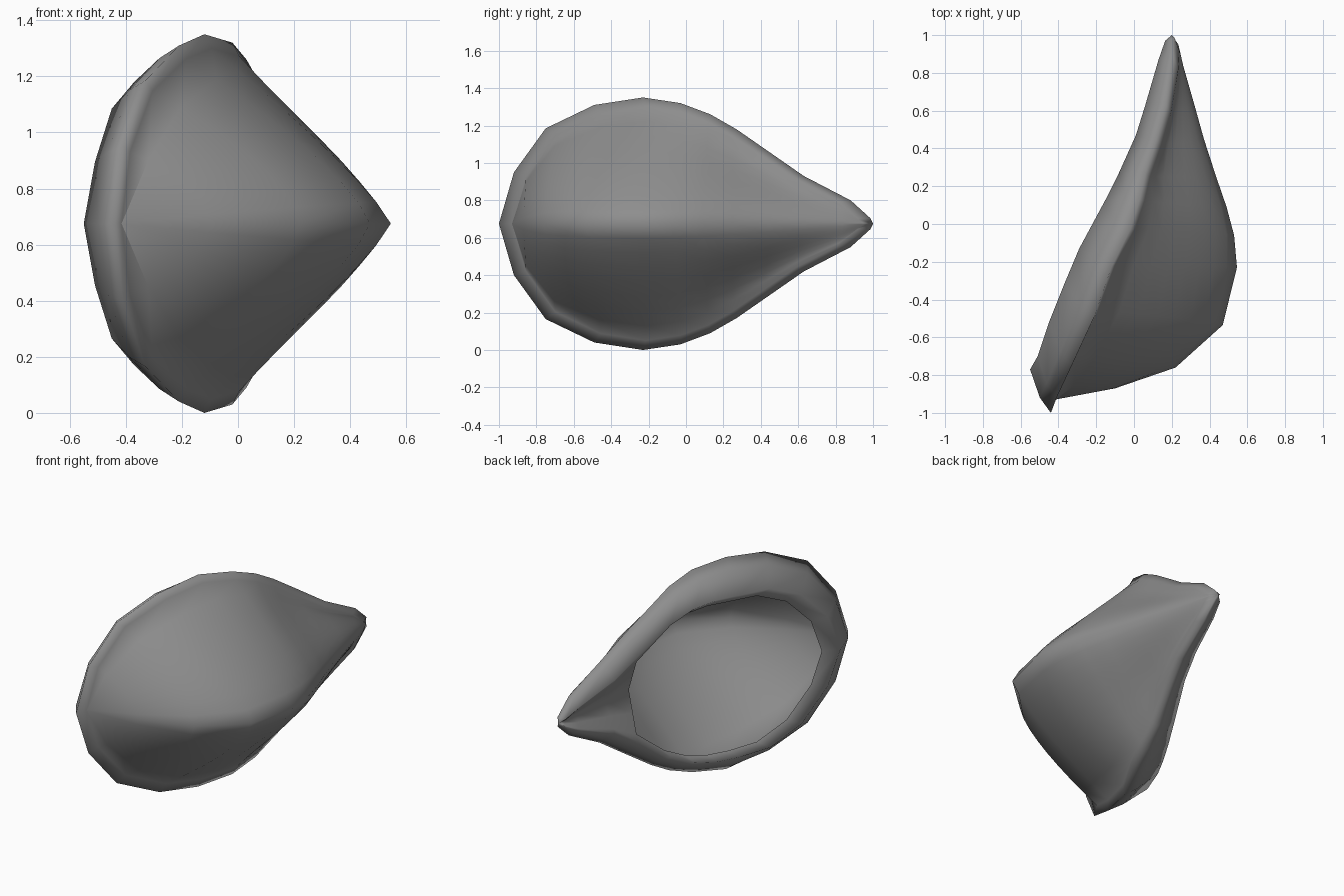
import bpy, bmesh, math
from mathutils import Vector

if "Cube" in bpy.data.objects:
    bpy.data.objects.remove(bpy.data.objects["Cube"])

grey = bpy.data.materials.new("mid grey")
grey.use_nodes = True
GREY = (0.27, 0.27, 0.27, 1)
grey.diffuse_color = GREY
grey.node_tree.nodes["Principled BSDF"].inputs["Base Color"].default_value = GREY

# Stations from the blunt end to the spout; z is the half height above the middle
# Outer edge of the rim
RIM = [(-.44, -1, 0), (-.41, -.92, .275), (-.33, -.75, .51), (-.21, -.49, .635),
       (-.12, -.23, .675), (-.02, -.03, .645), (.03, .13, .585), (.06, .27, .505),
       (.12, .45, .38), (.17, .63, .255), (.21, .88, .125), (.215, .985, .03)]
# Back lip around the opening
LIP = [(-.55, -.77, 0), (-.51, -.70, .22), (-.45, -.52, .41), (-.37, -.32, .505),
       (-.29, -.13, .515), (-.22, 0, .515), (-.15, .13, .49), (-.08, .27, .42),
       (.01, .47, .27), (.06, .63, .17), (.13, .87, .08), (.165, .97, .025)]
# Crest of the bowl (x, y)
CREST = [(-.42, -.93), (-.1, -.87), (.22, -.76), (.47, -.535), (.545, -.23), (.53, -.06),
         (.49, .09), (.435, .25), (.37, .45), (.32, .63), (.26, .84), (.235, .95)]
# Roundness of the bowl's cross-section, and how far it is pinched to a ridge
ROUND = [2, 1.9, 1.6, 1.35] + [1.2] * 8
PINCH = [0, 0, 0, 0, 0, .15, .35, .6, .8, .9, .9, .9]
# Floor of the spout channel, from station 8 on
FLOOR = {8: (.13, .39, 0), 9: (.145, .6, 0), 10: (.18, .85, 0), 11: (.19, .96, 0)}
TIP = Vector((.2, 1, 0))
STEPS = 8


def strip(i):
    """Points across one station: bowl crest, bowl edge, rim, lip, opening edge."""
    rim, lip = Vector(RIM[i]), Vector(LIP[i])
    edge = Vector((rim.x + .025, rim.y * .93, rim.z * .925))
    crest_x, crest_y = CREST[i]
    pts = []
    for k in range(STEPS + 1):
        t = k / STEPS
        bulge = 1 - t ** ROUND[i]
        ridge = .5 + .5 * math.cos(math.pi * t)
        f = bulge + (ridge - bulge) * PINCH[i]
        pts.append(Vector((edge.x + (crest_x - edge.x) * f,
                           crest_y + (edge.y - crest_y) * t, edge.z * t)))
    fold = rim.lerp(lip, .35) - Vector((.02 * (1 - i / 11), 0, 0))
    pts += [rim, fold, lip]
    if i in FLOOR:
        floor = Vector(FLOOR[i])
        pts += [lip.lerp(floor, .15), lip.lerp(floor, .55), floor]
    else:
        pts.append(lip + Vector((.07 - .03 * i / 8, .09 * (1 - i / 7), -.08 * lip.z)))
    return pts


bm = bmesh.new()
rows = [[bm.verts.new(p) for p in strip(i)] for i in range(len(RIM))]
rows.append([bm.verts.new(TIP) for _ in rows[-1]])
for a, b in zip(rows, rows[1:]):
    for k in range(min(len(a), len(b)) - 1):
        bm.faces.new((a[k], a[k + 1], b[k + 1], b[k]))
bmesh.ops.remove_doubles(bm, verts=bm.verts, dist=.0005)
# Second half
half = bmesh.ops.duplicate(bm, geom=bm.verts[:] + bm.edges[:] + bm.faces[:])["geom"]
for v in half:
    if isinstance(v, bmesh.types.BMVert):
        v.co.z = -v.co.z
bmesh.ops.reverse_faces(bm, faces=[f for f in half if isinstance(f, bmesh.types.BMFace)])
bmesh.ops.remove_doubles(bm, verts=bm.verts, dist=.0005)
bmesh.ops.recalc_face_normals(bm, faces=bm.faces)
# Bowl faces point away from the opening
outer = max(bm.faces, key=lambda f: f.calc_center_median().x)
if outer.normal.x < 0:
    bmesh.ops.reverse_faces(bm, faces=bm.faces)
mesh = bpy.data.meshes.new("hollow_shell")
bm.to_mesh(mesh)
bm.free()
mesh.materials.append(grey)
mesh.shade_smooth()
shell = bpy.data.objects.new("hollow_shell", mesh)
shell.location.z = .675
bpy.context.collection.objects.link(shell)
